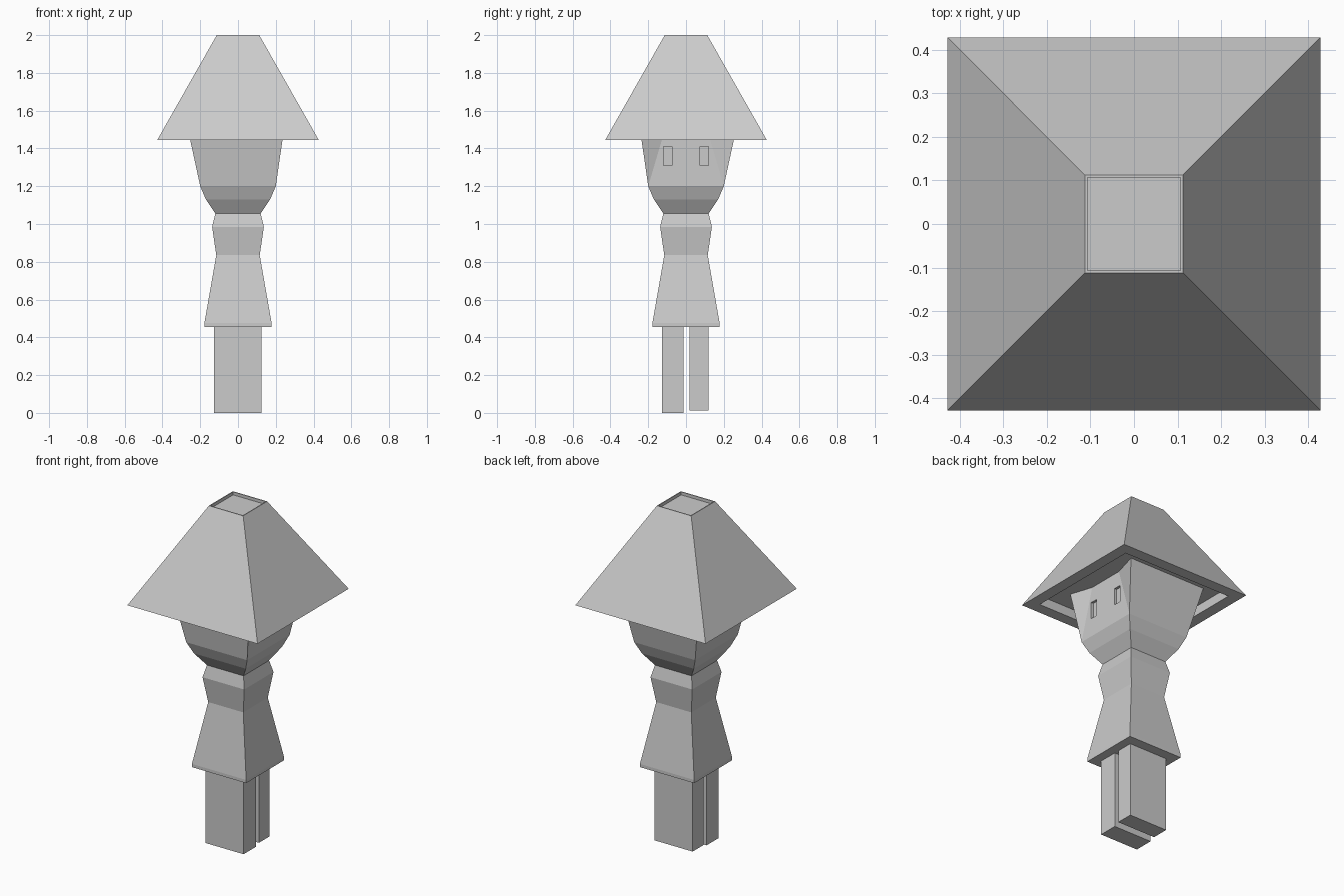
import bpy, bmesh

if "Cube" in bpy.data.objects:
    bpy.data.objects.remove(bpy.data.objects["Cube"])

grey = bpy.data.materials.new("plain_grey")
grey.diffuse_color = (0.6, 0.6, 0.6, 1)
grey.use_nodes = True
grey.node_tree.nodes["Principled BSDF"].inputs["Base Color"].default_value = grey.diffuse_color


def finish(name, bm):
    bmesh.ops.recalc_face_normals(bm, faces=bm.faces)
    mesh = bpy.data.meshes.new(name)
    bm.to_mesh(mesh)
    bm.free()
    mesh.materials.append(grey)
    ob = bpy.data.objects.new(name, mesh)
    bpy.context.collection.objects.link(ob)
    return ob


def ring(bm, x0, x1, y0, y1, z):
    return [bm.verts.new(p) for p in
            ((x0, y0, z), (x1, y0, z), (x1, y1, z), (x0, y1, z))]


def bridge(bm, a, b):
    for i in range(4):
        j = (i + 1) % 4
        bm.faces.new((a[i], a[j], b[j], b[i]))


def square_loft(name, profile):
    """Stack square rings given as (half width, height), capped at both ends."""
    bm = bmesh.new()
    rings = [ring(bm, -h, h, -h, h, z) for h, z in profile]
    for a, b in zip(rings, rings[1:]):
        bridge(bm, a, b)
    bm.faces.new(rings[0])
    bm.faces.new(rings[-1])
    return finish(name, bm)


def box(name, x0, x1, y0, y1, z0, z1):
    bm = bmesh.new()
    a, b = ring(bm, x0, x1, y0, y1, z0), ring(bm, x0, x1, y0, y1, z1)
    bridge(bm, a, b)
    bm.faces.new(a)
    bm.faces.new(b)
    return finish(name, bm)


# Legs, side by side along y
box("left_leg", -0.126, 0.125, -0.126, -0.012, 0.0, 0.47)
box("right_leg", -0.126, 0.125, 0.018, 0.118, 0.013, 0.47)

# Skirt, waist and chest
square_loft("body", [(0.178, 0.456), (0.178, 0.475), (0.115, 0.835),
                     (0.137, 0.985), (0.12, 1.055)])

# Hat with a rim, a shallow hollow below and a thin recess on top
square_loft("hat", [(0.36, 1.5), (0.36, 1.445), (0.4275, 1.445),
                    (0.1125, 2.0), (0.107, 2.0), (0.107, 1.982)])

# Head: tapered chin, with the +x side dented into a flat face
bm = bmesh.new()
rings = [ring(bm, -h, h, -h, h, z) for h, z in
         ((0.12, 1.055), (0.17, 1.13), (0.2, 1.2))]
bridge(bm, rings[0], rings[1])
bridge(bm, rings[1], rings[2])
low = rings[2]
top = ring(bm, -0.266, 0.244, -0.244, 0.266, 1.505)
dent_a = bm.verts.new((0.2, -0.11, 1.505))
dent_b = bm.verts.new((0.2, 0.11, 1.505))
for i in (0, 2, 3):
    j = (i + 1) % 4
    bm.faces.new((low[i], low[j], top[j], top[i]))
bm.faces.new((low[1], dent_a, top[1]))
bm.faces.new((low[1], low[2], dent_b, dent_a))
bm.faces.new((low[2], top[2], dent_b))
bm.faces.new(rings[0])
bm.faces.new((top[0], top[1], dent_a, dent_b, top[2], top[3]))
head = finish("head", bm)

# Eye sockets cut into the face
for side, y0 in (("left", -0.12), ("right", 0.075)):
    cutter = box(side + "_eye_cutter", 0.185, 0.3, y0, y0 + 0.045, 1.31, 1.41)
    cutter.hide_render = True
    cutter.hide_viewport = True
    cut = head.modifiers.new(side + "_eye", 'BOOLEAN')
    cut.operation = 'DIFFERENCE'
    cut.solver = 'EXACT'
    cut.object = cutter
